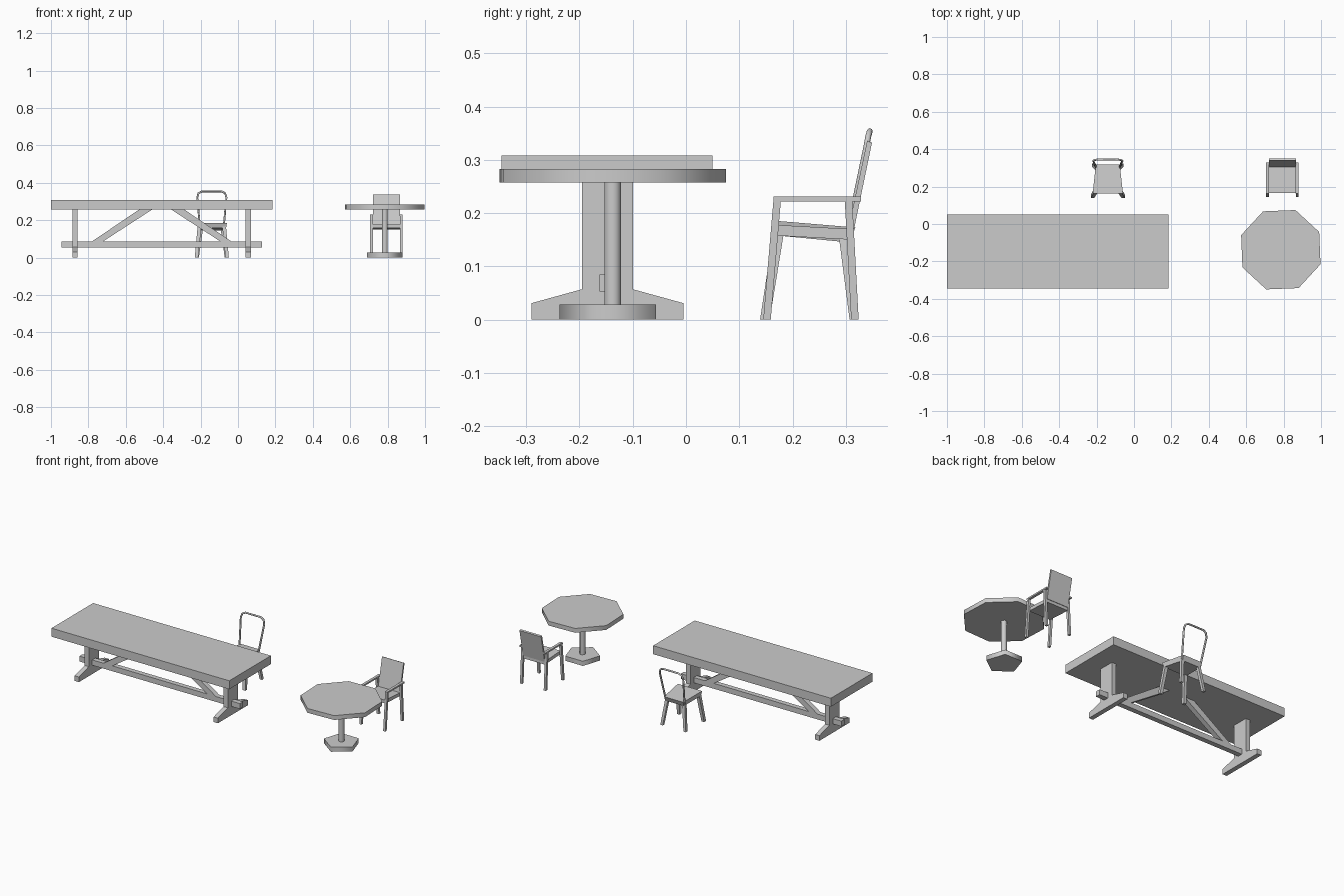
import bpy, bmesh, math
from math import radians, cos, sin

if "Cube" in bpy.data.objects:
    bpy.data.objects.remove(bpy.data.objects["Cube"])


def loft(name, ring_a, ring_b, smooth=None):
    """Closed solid between two rings with equal point counts."""
    bm = bmesh.new()
    a = [bm.verts.new(p) for p in ring_a]
    b = [bm.verts.new(p) for p in ring_b]
    n = len(a)
    bm.faces.new(a)
    bm.faces.new(b)
    for i in range(n):
        j = (i + 1) % n
        bm.faces.new((a[i], a[j], b[j], b[i]))
    bmesh.ops.recalc_face_normals(bm, faces=bm.faces)
    me = bpy.data.meshes.new(name)
    bm.to_mesh(me)
    bm.free()
    ob = bpy.data.objects.new(name, me)
    bpy.context.collection.objects.link(ob)
    if smooth:
        bpy.ops.object.select_all(action='DESELECT')
        ob.select_set(True)
        bpy.context.view_layer.objects.active = ob
        bpy.ops.object.shade_smooth_by_angle(angle=radians(smooth))
    return ob


def rect(x, y, z, hx, hy):
    return [(x - hx, y - hy, z), (x + hx, y - hy, z), (x + hx, y + hy, z), (x - hx, y + hy, z)]


def box(name, x, y, z):
    r = [rect(sum(x) / 2, sum(y) / 2, h, (x[1] - x[0]) / 2, (y[1] - y[0]) / 2) for h in z]
    return loft(name, *r)


def extrude_x(name, profile, x0, x1):
    return loft(name, [(x0, y, z) for y, z in profile], [(x1, y, z) for y, z in profile])


def ngon(name, x, y, z, r, n, start, smooth):
    ang = [radians(start) + 2 * math.pi * i / n for i in range(n)]
    return loft(name, *[[(x + r * cos(a), y + r * sin(a), h) for a in ang] for h in z], smooth=smooth)


# Trestle table
TX, TY = -0.408, -0.1475
box("long_tabletop", (-1.0, 0.184), (-0.346, 0.05), (0.257, 0.308))
half = [(0.1425, 0), (0.1425, 0.031), (0.048, 0.057), (0.048, 0.258)]
trestle = [(TY + y, z) for y, z in half] + [(TY - y, z) for y, z in reversed(half)]
box("stretcher", (-0.943, 0.127), (TY - 0.015, TY + 0.015), (0.053, 0.085))
for side, s in (("left", -1), ("right", 1)):
    extrude_x(f"trestle_{side}", trestle, TX + s * 0.449, TX + s * 0.477)
    brace = [(0.376, 0.084), (0.317, 0.084), (0.049, 0.258), (0.119, 0.258)]
    loft(f"brace_{side}", [(TX + s * x, TY - 0.015, z) for x, z in brace],
         [(TX + s * x, TY + 0.015, z) for x, z in brace])

# Octagonal pedestal table
PX, PY = 0.785, -0.1375
ngon("octagon_tabletop", PX, PY, (0.257, 0.283), 0.226, 8, 24.8, 60)
ngon("pedestal_column", PX, PY, (0.026, 0.258), 0.0165, 8, 22.5, 60)
ngon("pedestal_base", PX, PY, (0, 0.028), 0.1, 5, -90, 80)

# Metal side chair with tapered seat, splayed legs and hoop back
CX = -0.14
seat = [(-0.081, 0.162, 0.186), (0.081, 0.162, 0.186), (0.064, 0.318, 0.173), (-0.064, 0.318, 0.173)]
loft("side_chair_seat", [(CX + x, y, z) for x, y, z in seat],
     [(CX + x * 0.94, y + (0.008 if y < 0.2 else -0.012), z - 0.028) for x, y, z in seat])
for side, s in (("left", -1), ("right", 1)):
    loft(f"side_chair_front_leg_{side}", rect(CX + s * 0.082, 0.148, 0, 0.009, 0.009),
         rect(CX + s * 0.066, 0.174, 0.165, 0.010, 0.010))
    loft(f"side_chair_back_leg_{side}", rect(CX + s * 0.077, 0.315, 0, 0.008, 0.008),
         rect(CX + s * 0.056, 0.296, 0.155, 0.009, 0.009))
arch = [(0.063, 0.303, 0.155), (0.078, 0.338, 0.322), (0.071, 0.342, 0.344), (0.052, 0.345, 0.354)]
path = arch + [(-x, y, z) for x, y, z in reversed(arch)]
cu = bpy.data.curves.new("side_chair_hoop_back", 'CURVE')
cu.dimensions = '3D'
cu.bevel_depth = 0.0055
cu.bevel_resolution = 1
cu.use_fill_caps = True
sp = cu.splines.new('POLY')
sp.points.add(len(path) - 1)
for p, (x, y, z) in zip(sp.points, path):
    p.co = (CX + x, y, z, 1)
bpy.context.collection.objects.link(bpy.data.objects.new("side_chair_hoop_back", cu))

# Armchair with panel back
AX = 0.793
extrude_x("armchair_seat", [(0.165, 0.158), (0.165, 0.178), (0.312, 0.17), (0.312, 0.15)],
          AX - 0.073, AX + 0.073)
extrude_x("armchair_back", [(0.304, 0.168), (0.315, 0.168), (0.349, 0.332), (0.340, 0.336)],
          AX - 0.072, AX + 0.072)
for side, s in (("left", -1), ("right", 1)):
    x = AX + s * 0.079
    loft(f"armchair_front_leg_{side}", rect(x, 0.152, 0, 0.007, 0.007),
         rect(x, 0.171, 0.223, 0.007, 0.007))
    loft(f"armchair_back_leg_{side}", rect(x, 0.317, 0, 0.007, 0.007),
         rect(x, 0.305, 0.223, 0.007, 0.007))
    box(f"armchair_arm_{side}", (x - 0.008, x + 0.008), (0.164, 0.328), (0.222, 0.231))
